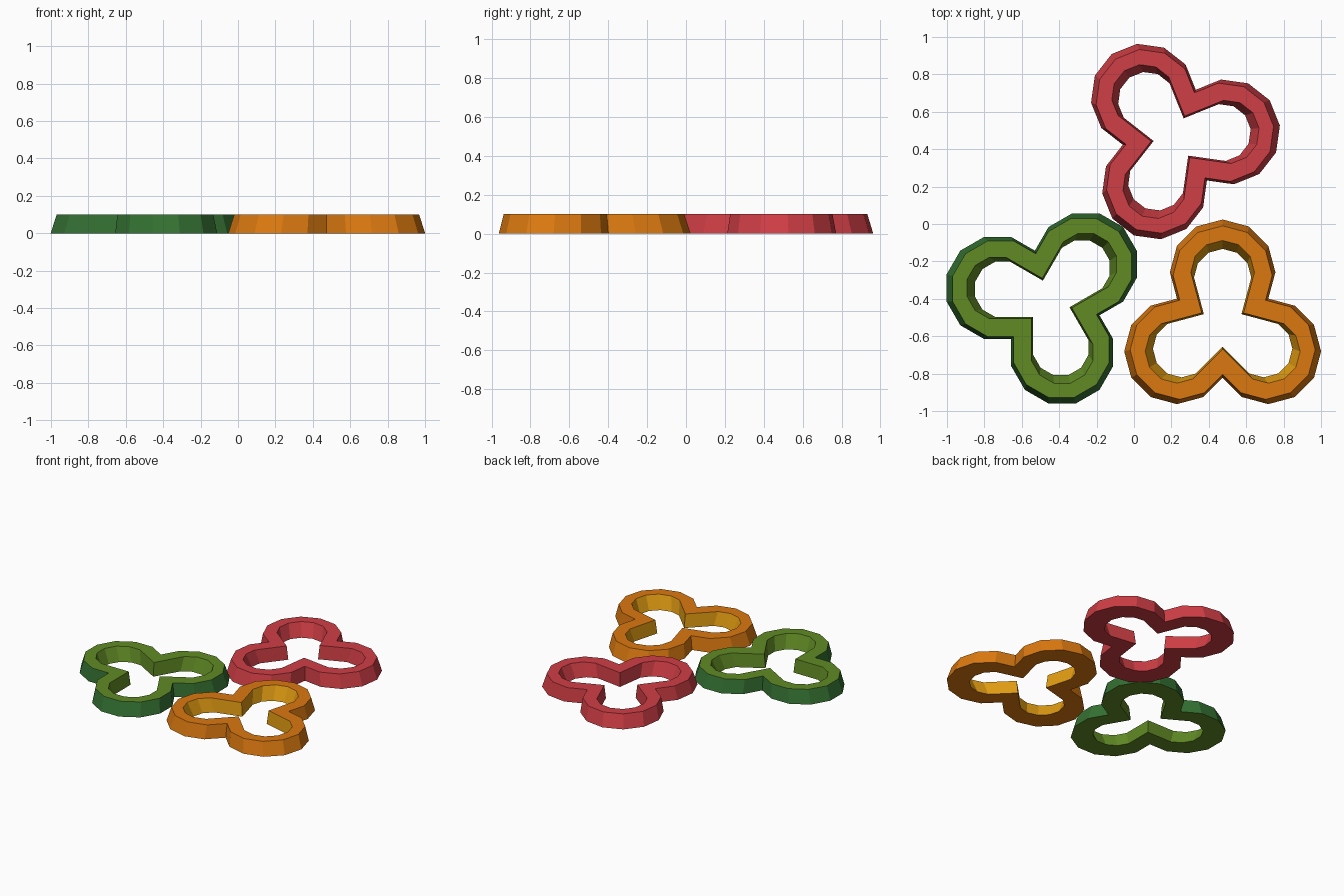
import bpy, bmesh
from math import sin, cos, radians, sqrt

if "Cube" in bpy.data.objects:
    bpy.data.objects.remove(bpy.data.objects["Cube"])

R = 0.282        # lobe radius = distance of lobe centre from trefoil centre
R_IN = 0.170     # lobe radius of the opening
H = 0.10


def material(name, rgb):
    m = bpy.data.materials.new(name)
    lin = [(c / 255 / 12.92) if c < 11 else ((c / 255 + 0.055) / 1.055) ** 2.4 for c in rgb]
    m.diffuse_color = (*lin, 1)
    m.use_nodes = True
    m.node_tree.nodes["Principled BSDF"].inputs["Base Color"].default_value = m.diffuse_color
    return m


red = material("red", (207, 62, 69))
orange = material("orange", (219, 121, 16))
amber = material("amber", (224, 155, 18))
leaf = material("leaf_green", (97, 139, 37))
forest = material("forest_green", (52, 112, 50))


def trefoil(r, notch, scale, angle, z):
    """Three 12-sided lobes (seven free corners each) joined by notches."""
    pts = []
    for k in range(3):
        a = angle + 120 * k
        for i in range(-3, 4):
            b = a + 30 * i
            pts.append((R * cos(radians(a)) + r * cos(radians(b)),
                        R * sin(radians(a)) + r * sin(radians(b))))
        n = radians(a + 60)
        pts.append((notch * cos(n), notch * sin(n)))
    return [(x * scale, y * scale, z) for x, y in pts]


def clover_ring(name, centre, angle, mats):
    """mats: outer wall, top, inner wall, underside."""
    inset = (R - R_IN) * cos(radians(15))
    notch_in = R - inset * sqrt(2)
    rings = [trefoil(R, R, 1.0, angle, 0), trefoil(R, R, 0.94, angle, H),
             trefoil(R_IN, notch_in, 1.0, angle, H), trefoil(R_IN, notch_in, 0.90, angle, 0)]
    mesh = bpy.data.meshes.new(name)
    slots = list(dict.fromkeys(mats))
    for m in slots:
        mesh.materials.append(m)
    bm = bmesh.new()
    loops = [[bm.verts.new(p) for p in ring] for ring in rings]
    n = len(loops[0])
    for j in range(4):
        a, b = loops[j], loops[(j + 1) % 4]
        for i in range(n):
            k = (i + 1) % n
            f = bm.faces.new((a[i], a[k], b[k], b[i]))
            f.material_index = slots.index(mats[j])
    bmesh.ops.recalc_face_normals(bm, faces=bm.faces)
    bm.to_mesh(mesh)
    bm.free()
    ob = bpy.data.objects.new(name, mesh)
    ob.location = (*centre, 0)
    bpy.context.collection.objects.link(ob)


clover_ring("orange_clover_ring", (0.474, -0.540), 90, [orange, orange, amber, orange])
clover_ring("green_clover_ring", (-0.457, -0.415), 45, [forest, leaf, leaf, leaf])
clover_ring("red_clover_ring", (0.220, 0.458), 7, [red, red, red, red])
